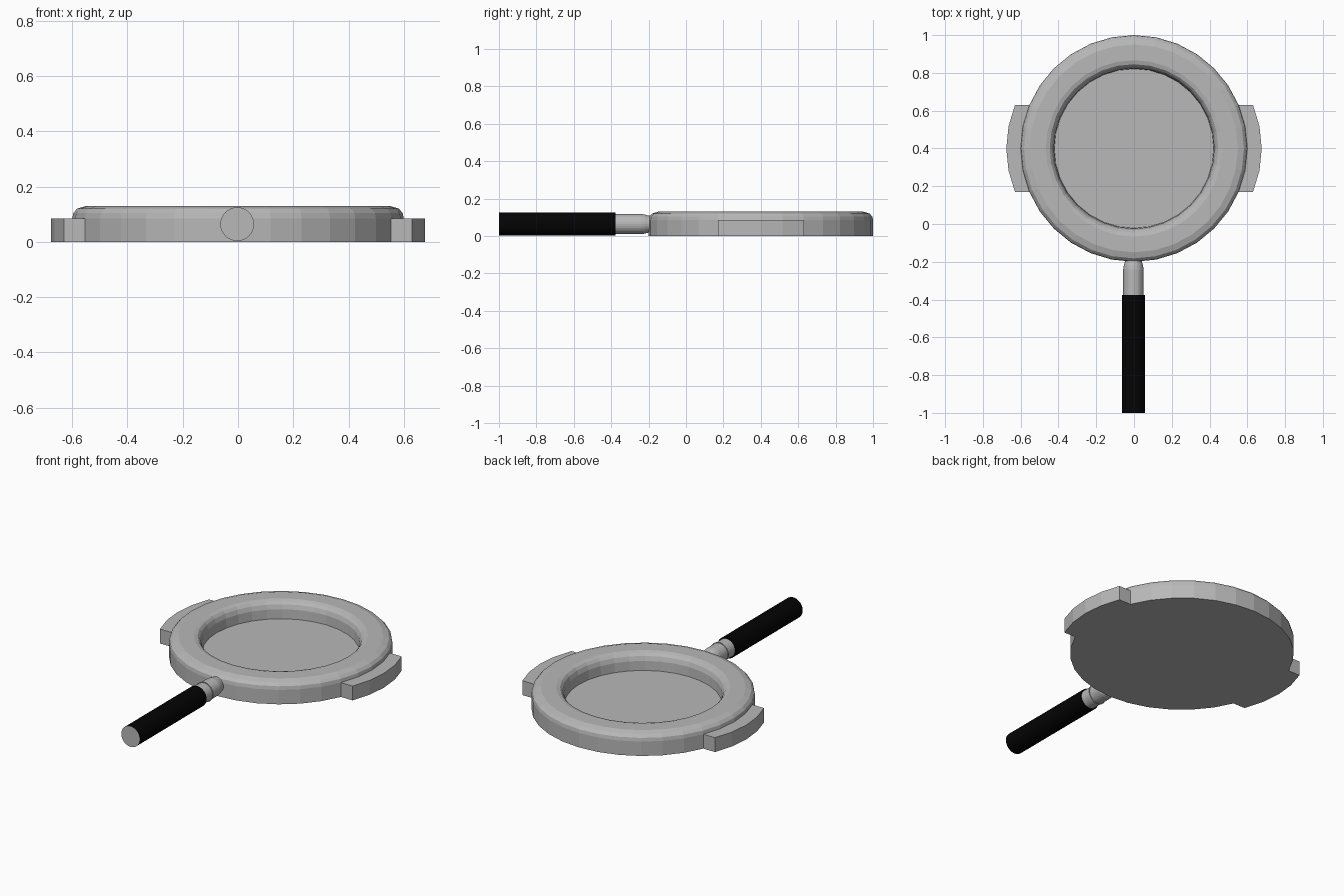
import bpy, bmesh
from math import sin, cos, pi
from mathutils import Matrix, Vector

if "Cube" in bpy.data.objects:
    bpy.data.objects.remove(bpy.data.objects["Cube"])

SIDES = 32


def material(name, value):
    mat = bpy.data.materials.new(name)
    mat.diffuse_color = (value, value, value, 1)
    mat.use_nodes = True
    mat.node_tree.nodes["Principled BSDF"].inputs["Base Color"].default_value = mat.diffuse_color
    return mat


METAL = material("grey_metal", 0.48)
BLACK = material("black_grip", 0.001)


def lathe(profile):
    """Closed solid of revolution about local z from (radius, height) pairs; ends are capped."""
    bm = bmesh.new()
    rings = [[bm.verts.new((r * cos(2 * pi * i / SIDES), r * sin(2 * pi * i / SIDES), z))
              for i in range(SIDES)] for r, z in profile]
    bands = []
    for a, b in zip(rings, rings[1:]):
        bands.append([bm.faces.new((a[i], a[(i + 1) % SIDES], b[(i + 1) % SIDES], b[i]))
                      for i in range(SIDES)])
    bm.faces.new(rings[0][::-1])
    bm.faces.new(rings[-1])
    return bm, bands


def finish(bm, name, matrix):
    bmesh.ops.recalc_face_normals(bm, faces=bm.faces)
    mesh = bpy.data.meshes.new(name)
    bm.to_mesh(mesh)
    bm.free()
    mesh.materials.append(METAL)
    mesh.materials.append(BLACK)
    obj = bpy.data.objects.new(name, mesh)
    obj.matrix_world = matrix
    bpy.context.collection.objects.link(obj)


# Pan body: outer wall, rounded rim, inner wall, cooking floor
pan_profile = [(0.6, 0), (0.6, 0.085), (0.596, 0.105), (0.582, 0.12), (0.55, 0.13),
               (0.467, 0.13), (0.446, 0.124), (0.434, 0.11), (0.425, 0.085), (0.422, 0.03)]
bm, bands = lathe(pan_profile)

# Side lugs pulled straight out of the four outer wall faces on each side
wall = bands[0]
for indices, shift in (((30, 31, 0, 1), 0.076), ((14, 15, 16, 17), -0.076)):
    faces = [wall[i] for i in indices]
    out = bmesh.ops.extrude_face_region(bm, geom=faces)
    bmesh.ops.delete(bm, geom=[f for f in faces if f.is_valid], context='FACES')
    moved = [g for g in out["geom"] if isinstance(g, bmesh.types.BMVert)]
    bmesh.ops.translate(bm, verts=moved, vec=Vector((shift, 0, 0)))
finish(bm, "pan_body", Matrix.Translation((0, 0.4, 0)))

# Handle runs along y: local z becomes world y
along_y = Matrix.Translation((-0.003, 0, 0.064)) @ Matrix.Rotation(-pi / 2, 4, 'X')

# Metal neck with a fine ridge, tapering into the pan
neck_profile = [(0.054, -0.39), (0.054, -0.311), (0.058, -0.3105), (0.058, -0.3095),
                (0.054, -0.309), (0.054, -0.24), (0.051, -0.22), (0.045, -0.2), (0.045, -0.16)]
bm, _ = lathe(neck_profile)
finish(bm, "handle_neck", along_y)

# Black grip with a bare grey end
bm, _ = lathe([(0.061, -1.0), (0.061, -0.377)])
for face in bm.faces:
    face.material_index = 0 if face.calc_center_median().z < -0.99 else 1
finish(bm, "handle_grip", along_y)
